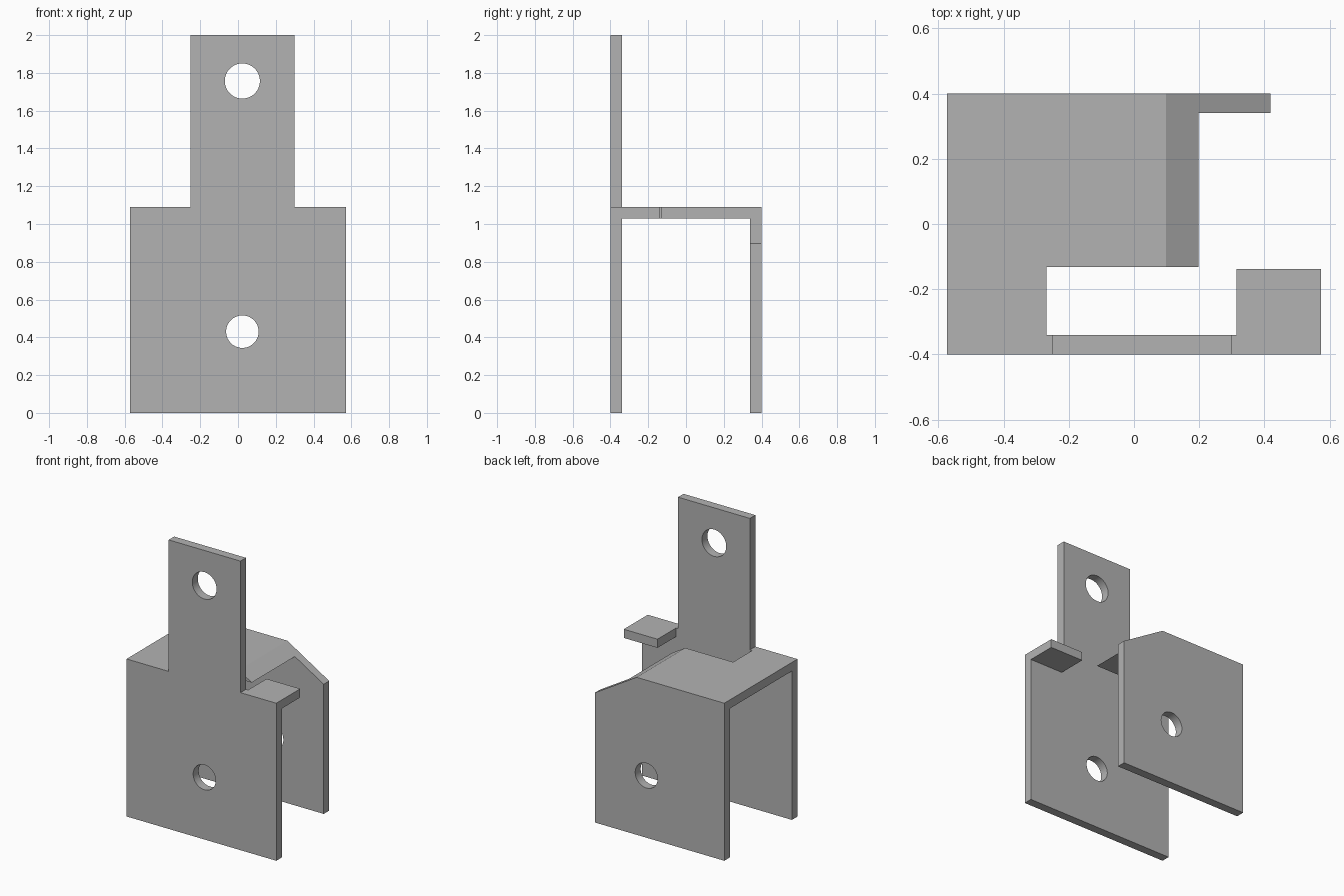
import bpy
import bmesh
from mathutils import Vector

if "Cube" in bpy.data.objects:
    bpy.data.objects.remove(bpy.data.objects["Cube"])

HALF_W, HALF_D, THICK = 0.573, 0.4, 0.06
TOP = 1.09                      # upper face of the bridge
FRONT_IN = -HALF_D + THICK      # inner face of the front plate
NECK_L, NECK_R = -0.251, 0.299


def prism(name, points, to_3d, start, end):
    """Extrude a 2D outline between two positions along the remaining axis."""
    bm = bmesh.new()
    face = bm.faces.new([bm.verts.new(to_3d(a, b, start)) for a, b in points])
    new = bmesh.ops.extrude_face_region(bm, geom=[face])["geom"]
    shift = Vector(to_3d(0, 0, end)) - Vector(to_3d(0, 0, start))
    bmesh.ops.translate(bm, vec=shift, verts=[v for v in new if isinstance(v, bmesh.types.BMVert)])
    bmesh.ops.recalc_face_normals(bm, faces=bm.faces)
    mesh = bpy.data.meshes.new(name)
    bm.to_mesh(mesh)
    bm.free()
    obj = bpy.data.objects.new(name, mesh)
    bpy.context.collection.objects.link(obj)
    return obj


def along_x(y, z, x):
    return (x, y, z)


def along_y(x, z, y):
    return (x, y, z)


def box(name, x0, x1, y0, y1, z0, z1):
    return prism(name, [(x0, z0), (x1, z0), (x1, z1), (x0, z1)], along_y, y0, y1)


def drill(name, z, radius):
    bpy.ops.mesh.primitive_cylinder_add(vertices=64, radius=radius, depth=2,
                                        location=(0.023, 0, z), rotation=(1.5708, 0, 0))
    bpy.context.object.name = name
    return bpy.context.object


# Folded sheet: tall front plate, bridge and back plate
bracket = prism("bracket", [
    (-HALF_D, 0), (FRONT_IN, 0), (FRONT_IN, TOP - THICK), (HALF_D - THICK, TOP - THICK),
    (HALF_D - THICK, 0), (HALF_D, 0), (HALF_D, TOP), (FRONT_IN, TOP),
    (FRONT_IN, 2), (-HALF_D, 2)], along_x, -HALF_W, HALF_W)

# Shoulders, bridge slot, sloping back corner and bolt holes
cutters = [
    box("left_shoulder_cut", NECK_R, 1, -1, 0, TOP, 3),
    box("right_shoulder_cut", -1, NECK_L, -1, 0, TOP, 3),
    box("slot_cut", -0.268, 0.315, FRONT_IN, -0.132, 0.9, 1.5),
    prism("corner_cut", [(0.098, TOP), (0.418, 0.897), (0.418, -1), (1, -1),
                         (1, 1.5), (0.098, 1.5)], along_y, -0.138, 1),
    drill("upper_hole_cut", 1.757, 0.093),
    drill("lower_hole_cut", 0.43, 0.086),
]

bpy.context.view_layer.objects.active = bracket
for cutter in cutters:
    cutter.hide_render = True
    mod = bracket.modifiers.new(cutter.name, "BOOLEAN")
    mod.operation = "DIFFERENCE"
    mod.solver = "EXACT"
    mod.object = cutter
    bpy.ops.object.modifier_apply(modifier=mod.name)
    bpy.data.objects.remove(cutter)

# Merge leftover coplanar faces
bm = bmesh.new()
bm.from_mesh(bracket.data)
bmesh.ops.remove_doubles(bm, verts=bm.verts, dist=0.0001)
bmesh.ops.dissolve_limit(bm, angle_limit=0.01, verts=bm.verts, edges=bm.edges)
bm.to_mesh(bracket.data)
bm.free()

# Plain grey metal
metal = bpy.data.materials.new("grey_metal")
metal.use_nodes = True
colour = (0.45, 0.45, 0.45, 1)
metal.diffuse_color = colour
metal.node_tree.nodes["Principled BSDF"].inputs["Base Color"].default_value = colour
bracket.data.materials.clear()
bracket.data.materials.append(metal)

bpy.ops.object.select_all(action="DESELECT")
bracket.select_set(True)
bpy.context.view_layer.objects.active = bracket
bpy.ops.object.shade_smooth_by_angle(angle=0.5)
